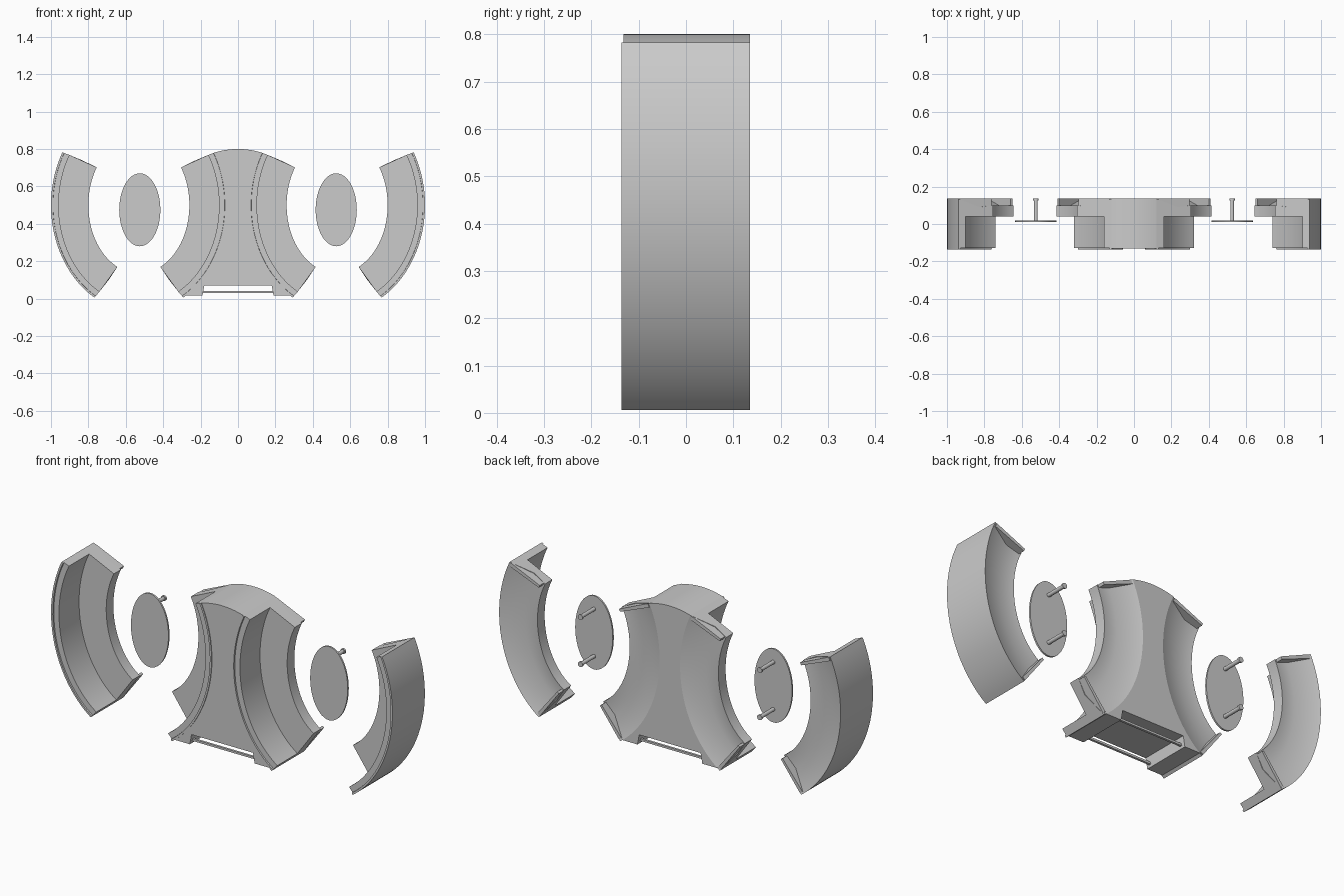
import bpy, bmesh
from math import sin, cos, pi, radians
from mathutils import Matrix

if "Cube" in bpy.data.objects:
    bpy.data.objects.remove(bpy.data.objects["Cube"])

CX, CZ = 0.53, 0.5      # centre of each elliptical opening
SEG = 32


def finish(bm, name):
    bmesh.ops.recalc_face_normals(bm, faces=bm.faces)
    me = bpy.data.meshes.new(name)
    bm.to_mesh(me)
    bm.free()
    ob = bpy.data.objects.new(name, me)
    bpy.context.collection.objects.link(ob)
    bpy.ops.object.select_all(action='DESELECT')
    ob.select_set(True)
    bpy.context.view_layer.objects.active = ob
    bpy.ops.object.shade_smooth_by_angle(angle=radians(35))
    return ob


def ring_point(f, u):
    """f: 0 outer ellipse .. 1 inner ellipse, u: 0 bottom end .. 1 top end."""
    lo, hi = -59.6 - 5.2 * f, 29.5 + 4 * f
    t = radians(lo + (hi - lo) * u)
    return (0.47 - 0.2 * f) * cos(t), CZ + (0.573 - 0.208 * f) * sin(t)


def sweep(name, profile, side, flip, u0=0.0, u1=1.0, seg=SEG):
    """Sweep a closed (f, y) profile along the elliptical arc."""
    bm = bmesh.new()
    rows = []
    for i in range(seg + 1):
        row = []
        for f, y in profile:
            x, z = ring_point(f, u0 + (u1 - u0) * i / seg)
            row.append(bm.verts.new((side * (CX + flip * x), y, z)))
        rows.append(row)
    n = len(profile)
    for a, b in zip(rows, rows[1:]):
        for j in range(n):
            k = (j + 1) % n
            bm.faces.new((a[j], a[k], b[k], b[j]))
    bm.faces.new(rows[0])
    bm.faces.new(rows[-1])
    return finish(bm, name)


def prism(name, pts, y0, y1):
    bm = bmesh.new()
    a = [bm.verts.new((x, y0, z)) for x, z in pts]
    b = [bm.verts.new((x, y1, z)) for x, z in pts]
    bm.faces.new(a)
    bm.faces.new(b)
    for i in range(len(pts)):
        k = (i + 1) % len(pts)
        bm.faces.new((a[i], a[k], b[k], b[i]))
    return finish(bm, name)


def rod(name, x, z, r, y0, y1):
    bm = bmesh.new()
    bmesh.ops.create_cone(bm, cap_ends=True, segments=16, radius1=r, radius2=r, depth=y1 - y0,
                          matrix=Matrix.Translation((x, (y0 + y1) / 2, z)) @ Matrix.Rotation(pi / 2, 4, 'X'))
    return finish(bm, name)


# L-shaped section: beaded outer wall and set-back floor
channel = [(0, 0.135), (0, -0.136), (0.05, -0.136), (0.055, -0.128), (0.205, -0.128),
           (0.205, 0.04), (1, 0.04), (1, 0.10), (0.6, 0.09)]
flange = [(0.05, 0.06), (0.96, 0.06), (0.96, 0.135), (0.05, 0.135)]

for side in (1, -1):
    for flip, label in ((1, "outer"), (-1, "inner")):
        sweep(label + "_curved_channel", channel, side, flip)
        # thin raised flanges at both ends of the channel back
        sweep(label + "_lower_flange", flange, side, flip, 0.001, 0.025, 2)
        sweep(label + "_upper_flange", flange, side, flip, 0.975, 0.999, 2)

    # oval plate with two rear pins
    px, pz = side * 0.525, 0.475
    oval = [(px + 0.11 * cos(2 * pi * i / 48), pz + 0.195 * sin(2 * pi * i / 48)) for i in range(48)]
    prism("oval_plate", oval, 0.011, 0.02)
    for dz in (-0.125, 0.125):
        rod("plate_pin", px, pz + dz, 0.01, 0.018, 0.13)
        rod("pin_head", px, pz + dz, 0.014, 0.125, 0.135)

# centre body: concave sides, domed top, notched base
arc = []
for i in range(SEG + 1):
    x, z = ring_point(0, i / SEG)
    arc.append((CX - x, z))
ex, ez = arc[-1]
crown = [(ex * (1 - i / 8), 0.8 - (0.8 - ez) * (1 - i / 8) ** 2) for i in range(1, 9)]
half = [(0.18, 0.07), (0.19, 0.016), (arc[0][0] - 0.005, 0.016)] + arc[1:] + crown
outline = half + [(-x, z) for x, z in reversed(half[:-1])]
prism("centre_body", outline, -0.132, 0.135)

# thin bars across the base notch
bar = [(-0.19, 0.029), (0.19, 0.029), (0.19, 0.04), (-0.19, 0.04)]
for y in (-0.11, 0.11):
    prism("base_bar", bar, y - 0.006, y + 0.006)
